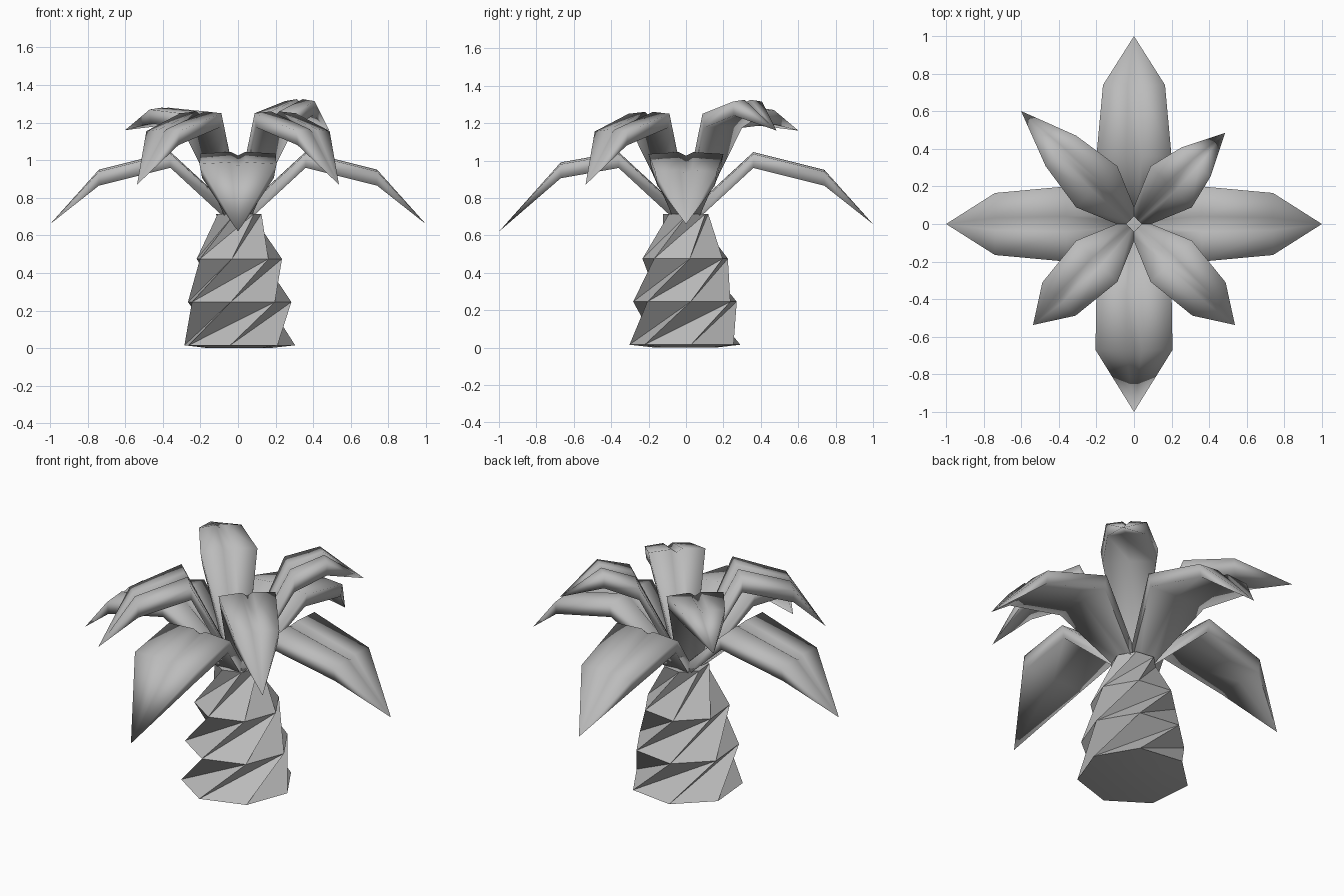
import bpy
import bmesh
from math import cos, sin, radians, tau

if "Cube" in bpy.data.objects:
    bpy.data.objects.remove(bpy.data.objects["Cube"], do_unlink=True)

# Single grey material
grey = bpy.data.materials.new("plain_grey")
grey.use_nodes = True
grey.diffuse_color = (0.5, 0.5, 0.5, 1)
bsdf = next(n for n in grey.node_tree.nodes if n.type == "BSDF_PRINCIPLED")
bsdf.inputs["Base Color"].default_value = (0.5, 0.5, 0.5, 1)
bsdf.inputs["Roughness"].default_value = 0.8


def finish(bm, name, angle):
    """Turn a bmesh into a smooth shaded object."""
    bmesh.ops.recalc_face_normals(bm, faces=bm.faces)
    mesh = bpy.data.meshes.new(name)
    bm.to_mesh(mesh)
    bm.free()
    mesh.materials.append(grey)
    mesh.shade_smooth()
    mesh.set_sharp_from_angle(angle=radians(angle))
    obj = bpy.data.objects.new(name, mesh)
    bpy.context.collection.objects.link(obj)
    return obj


def make_trunk():
    """Seven sided trunk whose ridges spiral up with sunken valleys between."""
    sides = 7
    bm = bmesh.new()

    def ring(radius, z):
        return [bm.verts.new((radius * cos(radians(5) + tau * k / sides),
                              radius * sin(radians(5) + tau * k / sides), z))
                for k in range(sides)]

    foot = ring(0.17, 0)
    rings = [ring(r, z) for r, z in
             [(0.305, 0.015), (0.285, 0.245), (0.235, 0.475), (0.125, 0.715)]]
    for low, high in zip(rings, rings[1:]):
        for k in range(sides):
            n, m = (k + 1) % sides, (k + 2) % sides
            bm.faces.new((low[k], high[m], high[n]))
            bm.faces.new((low[k], low[n], high[m]))
    for k in range(sides):
        n = (k + 1) % sides
        bm.faces.new((foot[k], foot[n], rings[0][n], rings[0][k]))
    bm.faces.new(foot[::-1])
    bm.faces.new(rings[-1])
    return finish(bm, "trunk", 60)


def make_leaf(name, heading, stations, tip):
    """Thick leaf with a grooved top; stations are (reach, height, half width)."""
    c, s = cos(radians(heading)), sin(radians(heading))
    bm = bmesh.new()

    def vert(reach, side, z):
        return bm.verts.new((c * reach - s * side, s * reach + c * side, z))

    loops = []
    for reach, z, w in stations:
        section = [(0, -0.02), (0.2 * w, 0), (w, -0.01), (0.93 * w, -0.085),
                   (0, -0.075), (-0.93 * w, -0.085), (-w, -0.01), (-0.2 * w, 0)]
        loops.append([vert(reach, side, z + drop) for side, drop in section])
    end = vert(tip[0], 0, tip[1])
    count = len(loops[0])
    for k in range(count):
        n = (k + 1) % count
        for a, b in zip(loops, loops[1:]):
            bm.faces.new((a[k], a[n], b[n], b[k]))
        bm.faces.new((loops[-1][k], loops[-1][n], end))
    bm.faces.new(loops[0])
    return finish(bm, name, 100)


make_trunk()

# Lower leaves along the axes
lower_root = [(0.04, 0.75, 0.06), (0.36, 1.045, 0.2)]
for name, heading in (("left", 0), ("back", 90), ("right", 180)):
    make_leaf("lower_leaf_" + name, heading,
              lower_root + [(0.74, 0.95, 0.165)], (1.0, 0.66))
make_leaf("lower_leaf_front", 270,
          lower_root + [(0.67, 0.99, 0.205)], (1.0, 0.62))

# Upper leaves along the diagonals
upper_root = [(0.03, 0.76, 0.05), (0.28, 1.26, 0.155)]
for name, heading in (("front_right", 225), ("front_left", 315)):
    make_leaf("upper_leaf_" + name, heading,
              upper_root + [(0.565, 1.165, 0.125)], (0.76, 0.87))
make_leaf("upper_leaf_back_right", 135,
          upper_root + [(0.55, 1.28, 0.115)], (0.85, 1.16))
make_leaf("upper_leaf_back_left", 45,
          upper_root + [(0.465, 1.325, 0.11)], (0.685, 1.16))
